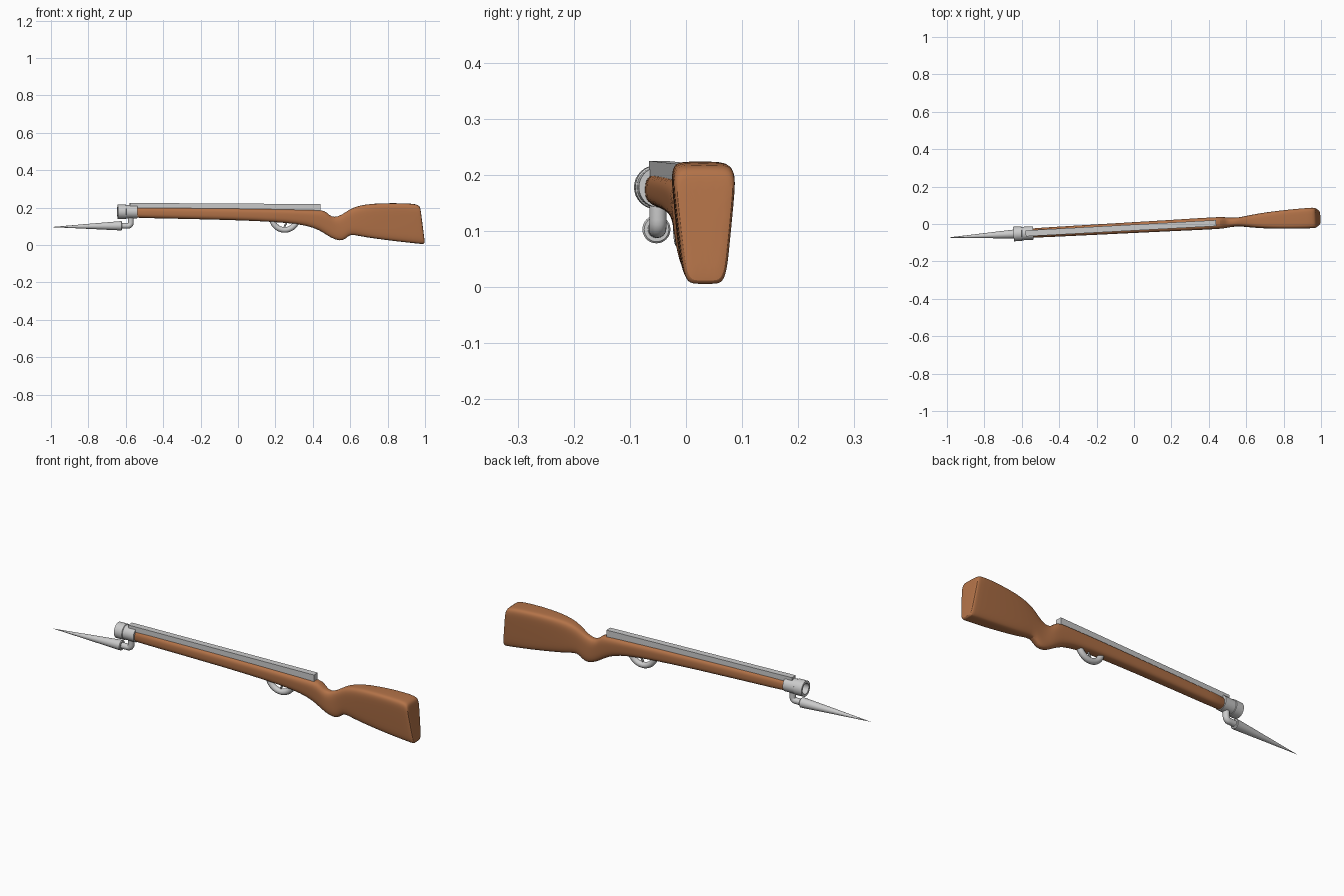
import bpy, bmesh
from math import sin, cos, pi, atan
from mathutils import Matrix

if "Cube" in bpy.data.objects:
    bpy.data.objects.remove(bpy.data.objects["Cube"])

# The whole rifle lies slightly turned about z
TURN = Matrix.Translation((0, -0.019, 0)) @ Matrix.Rotation(atan(0.054), 4, 'Z')

wood = bpy.data.materials.new("wood")
wood.diffuse_color = (0.45, 0.17, 0.065, 1)
wood.use_nodes = True
wood.node_tree.nodes["Principled BSDF"].inputs["Base Color"].default_value = wood.diffuse_color


def finish(name, bm, mat=None, angle=35):
    bmesh.ops.recalc_face_normals(bm, faces=bm.faces)
    bm.transform(TURN)
    me = bpy.data.meshes.new(name)
    bm.to_mesh(me)
    bm.free()
    ob = bpy.data.objects.new(name, me)
    bpy.context.collection.objects.link(ob)
    if mat:
        me.materials.append(mat)
    bpy.ops.object.select_all(action='DESELECT')
    bpy.context.view_layer.objects.active = ob
    ob.select_set(True)
    bpy.ops.object.shade_smooth_by_angle(angle=angle * pi / 180)
    return ob


def loft(rings, closed=False):
    """Skin a list of point rings; cap the ends unless the loft is closed."""
    bm = bmesh.new()
    rows = [[bm.verts.new(p) for p in r] for r in rings]
    n = len(rows[0])
    pairs = list(zip(rows, rows[1:])) + ([(rows[-1], rows[0])] if closed else [])
    for a, b in pairs:
        for i in range(n):
            j = (i + 1) % n
            bm.faces.new((a[i], a[j], b[j], b[i]))
    if not closed:
        bm.faces.new(rows[0])
        bm.faces.new(rows[-1])
    return bm


def lathe(profile, closed=False, n=32):
    """Turn (x, radius, centre z) points about the x direction."""
    return loft([[(x, r * cos(2 * pi * i / n), z + r * sin(2 * pi * i / n))
                  for i in range(n)] for x, r, z in profile], closed)


def tube(path, r, ry, n=16):
    """Sweep an ellipse along a path of (x, z, direction angle) points."""
    return loft([[(x - sin(d) * r * cos(a), ry * sin(a), z + cos(d) * r * cos(a))
                  for a in [2 * pi * i / n for i in range(n)]] for x, z, d in path])


def signed_pow(v, e):
    return abs(v) ** e * (1 if v >= 0 else -1)


# Stock: x top, z top, x bottom, z bottom, half width top, half width bottom, squareness
sections = [
    (-0.56, 0.202, -0.56, 0.146, 0.025, 0.025, 2.6),
    (-0.55, 0.203, -0.55, 0.145, 0.026, 0.026, 2.6),
    (0.00, 0.197, 0.00, 0.134, 0.030, 0.028, 2.8),
    (0.20, 0.193, 0.20, 0.123, 0.032, 0.028, 3),
    (0.32, 0.190, 0.32, 0.113, 0.034, 0.028, 3),
    (0.42, 0.188, 0.41, 0.093, 0.035, 0.027, 3),
    (0.465, 0.186, 0.46, 0.064, 0.035, 0.026, 3),
    (0.487, 0.160, 0.50, 0.037, 0.032, 0.024, 3),
    (0.515, 0.147, 0.545, 0.021, 0.026, 0.022, 3),
    (0.555, 0.160, 0.575, 0.030, 0.025, 0.022, 3),
    (0.60, 0.194, 0.60, 0.060, 0.032, 0.025, 3.2),
    (0.65, 0.212, 0.65, 0.047, 0.041, 0.028, 4),
    (0.72, 0.222, 0.73, 0.035, 0.049, 0.032, 5),
    (0.83, 0.225, 0.86, 0.018, 0.056, 0.036, 6),
    (0.94, 0.222, 0.97, 0.007, 0.060, 0.038, 6),
    (0.965, 0.214, 0.993, 0.004, 0.059, 0.037, 6),
    (0.973, 0.204, 0.999, 0.010, 0.055, 0.033, 6),
    (0.976, 0.190, 0.998, 0.025, 0.044, 0.026, 6),
]
rings = []
N = 28
for xt, zt, xb, zb, wt, wb, e in sections:
    ring = []
    for i in range(N):
        a = 2 * pi * (i + 0.5) / N
        t = 0.5 + 0.5 * signed_pow(sin(a), 2 / e)
        w = wb + (wt - wb) * t
        ring.append((xb + (xt - xb) * t, w * signed_pow(cos(a), 2 / e), zb + (zt - zb) * t))
    rings.append(ring)
stock = finish("stock", loft(rings), wood, 45)
stock.modifiers.new("smooth", 'SUBSURF').levels = 1
stock.modifiers["smooth"].render_levels = 1

# Square barrel rail, dropping slightly towards the rear
w = 0.016
finish("barrel_rail", loft([[(x, -w, lo), (x, w, lo), (x, w, hi), (x, -w, hi)]
                            for x, lo, hi in ((-0.58, 0.198, 0.225), (0.44, 0.183, 0.219))]))

# Hollow muzzle collar with a thicker front band
finish("muzzle_collar", lathe([(x, r, 0.178) for x, r in (
    (-0.54, 0.036), (-0.60, 0.036), (-0.602, 0.039), (-0.645, 0.039),
    (-0.645, 0.027), (-0.59, 0.024), (-0.59, 0.002), (-0.54, 0.002))], closed=True))

# Elbow arm holding the bayonet
arm = [(-0.574, 0.155, -pi / 2), (-0.574, 0.120, -pi / 2)]
for k in range(1, 7):
    a = k / 6 * pi / 2
    arm.append((-0.590 + 0.016 * cos(a), 0.119 - 0.016 * sin(a), -pi / 2 - a))
arm.append((-0.64, 0.103, -pi))
finish("bayonet_arm", tube(arm, 0.0155, 0.0155))

# Spike bayonet
finish("bayonet", lathe([(-0.622, 0.022, 0.103), (-0.625, 0.025, 0.103), (-0.68, 0.0215, 0.102),
                         (-0.80, 0.0135, 0.100), (-0.90, 0.0068, 0.098), (-1.0, 0.0004, 0.096)]))

# Trigger guard: lower half of a ring, ends buried in the stock
guard = [(0.25 + 0.069 * cos(a), 0.150 + 0.069 * sin(a), a + pi / 2)
         for a in [pi + pi * k / 24 for k in range(25)]]
finish("trigger_guard", tube(guard, 0.015, 0.015))

# Trigger
finish("trigger", tube([(0.262, 0.135, -pi / 2), (0.258, 0.115, -1.8), (0.248, 0.098, -2.2)],
                       0.005, 0.005, 10))
